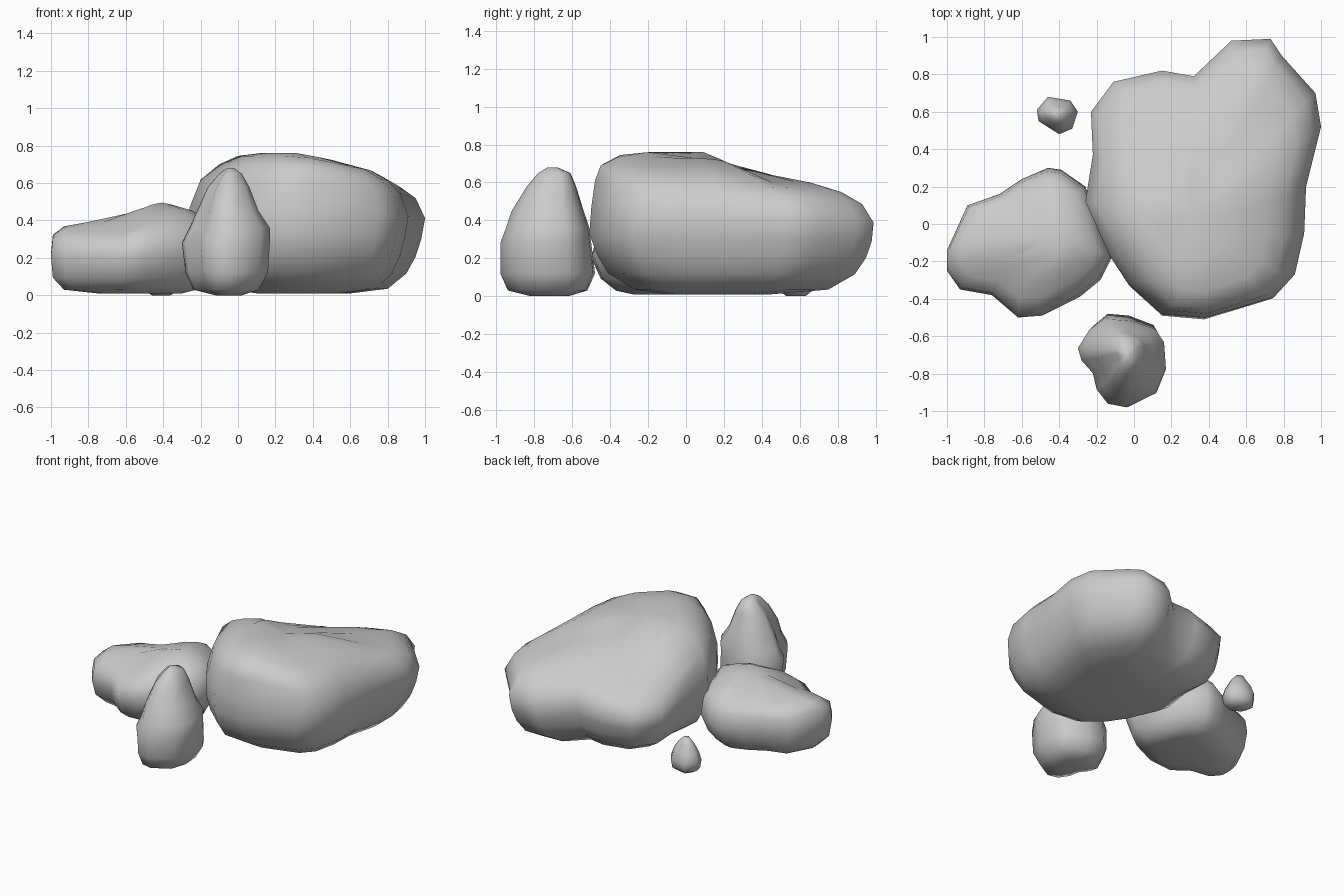
import bpy
import bmesh

default_cube = bpy.data.objects.get("Cube")
if default_cube:
    bpy.data.objects.remove(default_cube, do_unlink=True)

# One stone colour for every boulder
stone = bpy.data.materials.new("grey_stone")
stone.use_nodes = True
stone_colour = (0.6, 0.6, 0.6, 1)
stone.diffuse_color = stone_colour
stone.node_tree.nodes["Principled BSDF"].inputs["Base Color"].default_value = stone_colour


def no_drop(x, y):
    return 0


def build_boulder(name, outline, layers, crown_drop=no_drop):
    """Loft a plan outline through layers given as (z, x min, x max, y min, y max)."""
    xs, ys = zip(*outline)
    left, front = min(xs), min(ys)
    width, depth = max(xs) - left, max(ys) - front
    height = layers[-1][0]
    bm = bmesh.new()
    rings = []
    for z, x_min, x_max, y_min, y_max in layers:
        ring = []
        for px, py in outline:
            x = x_min + (px - left) / width * (x_max - x_min)
            y = y_min + (py - front) / depth * (y_max - y_min)
            # Higher layers follow the sloping crown more closely
            ring.append(bm.verts.new((x, y, z * (1 - crown_drop(x, y) * z / height))))
        rings.append(ring)
    count = len(outline)
    for lower, upper in zip(rings, rings[1:]):
        for i in range(count):
            j = (i + 1) % count
            bm.faces.new((lower[i], lower[j], upper[j], upper[i]))
    caps = [bm.faces.new(rings[0][::-1]), bm.faces.new(rings[-1])]
    bmesh.ops.poke(bm, faces=caps)
    bmesh.ops.recalc_face_normals(bm, faces=bm.faces)
    for face in bm.faces:
        face.smooth = True
    mesh = bpy.data.meshes.new(name)
    bm.to_mesh(mesh)
    bm.free()
    mesh.materials.append(stone)
    boulder = bpy.data.objects.new(name, mesh)
    bpy.context.collection.objects.link(boulder)
    return boulder


# Large boulder: high front, lower lobe at the back, steep fall to the back corner
def large_crown(x, y):
    sideways = 0.28 * max(0, x - 0.33)
    backwards = min(0.2, 0.6 * max(0, y - 0.1))
    corner = 0.45 * max(0, 0.84 * y - 0.55 * x - 0.25)
    return max(sideways, backwards) + corner


build_boulder(
    "large_boulder",
    [(.38, -.5), (.75, -.39), (.86, -.27), (.91, -.05), (.92, .2), (1, .52),
     (.97, .7), (.79, .9), (.73, .99), (.52, .98), (.32, .79), (.15, .82),
     (-.11, .76), (-.23, .6), (-.22, .37), (-.26, .12), (-.13, -.17),
     (-.03, -.32), (.15, -.48)],
    [(.01, .1, .6, -.1, .45),
     (.035, -.06, .8, -.27, .75),
     (.12, -.18, .9, -.41, .89),
     (.22, -.23, .95, -.47, .95),
     (.33, -.25, .98, -.51, .98),
     (.47, -.26, 1, -.5, .99),
     (.62, -.2, .95, -.48, .93),
     (.7, -.1, .87, -.45, .82),
     (.745, 0, .76, -.36, .66),
     (.76, .12, .5, -.2, .3)],
    large_crown)


# Low boulder: peaks near the middle, rounded across, with a flatter outer end
def low_crown(x, y):
    outward = max(0, -0.43 - x)
    across = 0.7 * max(0, abs(y + 0.1) - 0.06)
    return min(0.13, 0.6 * outward) + 0.2 * outward + 0.4 * max(0, x + 0.43) + across


build_boulder(
    "low_boulder",
    [(-1, -.14), (-1, -.25), (-.93, -.35), (-.76, -.38), (-.62, -.5),
     (-.49, -.49), (-.29, -.39), (-.18, -.3), (-.12, -.18), (-.2, .05),
     (-.26, .2), (-.39, .29), (-.46, .3), (-.6, .24), (-.72, .16), (-.89, .1)],
    [(.01, -.75, -.3, -.28, .05),
     (.03, -.93, -.22, -.37, .18),
     (.1, -.99, -.16, -.45, .25),
     (.25, -1, -.12, -.5, .3),
     (.4, -.99, -.13, -.48, .28),
     (.47, -.93, -.19, -.4, .24),
     (.49, -.8, -.26, -.3, .17),
     (.5, -.6, -.36, -.17, .02)],
    low_crown)

# Upright stone: tapers to a blunt tip
build_boulder(
    "upright_stone",
    [(-.04, -.98), (.12, -.9), (.17, -.77), (.16, -.62), (.11, -.54),
     (-.03, -.49), (-.15, -.48), (-.24, -.55), (-.3, -.65), (-.28, -.72),
     (-.22, -.79), (-.2, -.88), (-.14, -.96)],
    [(0, -.12, .02, -.82, -.62),
     (.03, -.24, .11, -.94, -.52),
     (.12, -.28, .16, -.98, -.48),
     (.28, -.3, .17, -.98, -.5),
     (.36, -.26, .17, -.95, -.51),
     (.45, -.22, .11, -.92, -.54),
     (.58, -.16, .06, -.84, -.58),
     (.65, -.1, .02, -.78, -.61),
     (.68, -.06, -.02, -.73, -.68)])

# Pebble: small pointed stone at the back
build_boulder(
    "pebble",
    [(-.4, .48), (-.33, .51), (-.3, .6), (-.34, .66), (-.4, .67),
     (-.46, .68), (-.52, .61), (-.51, .55)],
    [(0, -.46, -.36, .53, .63),
     (.03, -.51, -.31, .49, .67),
     (.09, -.52, -.3, .48, .68),
     (.15, -.5, -.32, .5, .66),
     (.2, -.47, -.35, .53, .63),
     (.24, -.44, -.39, .56, .61)])
